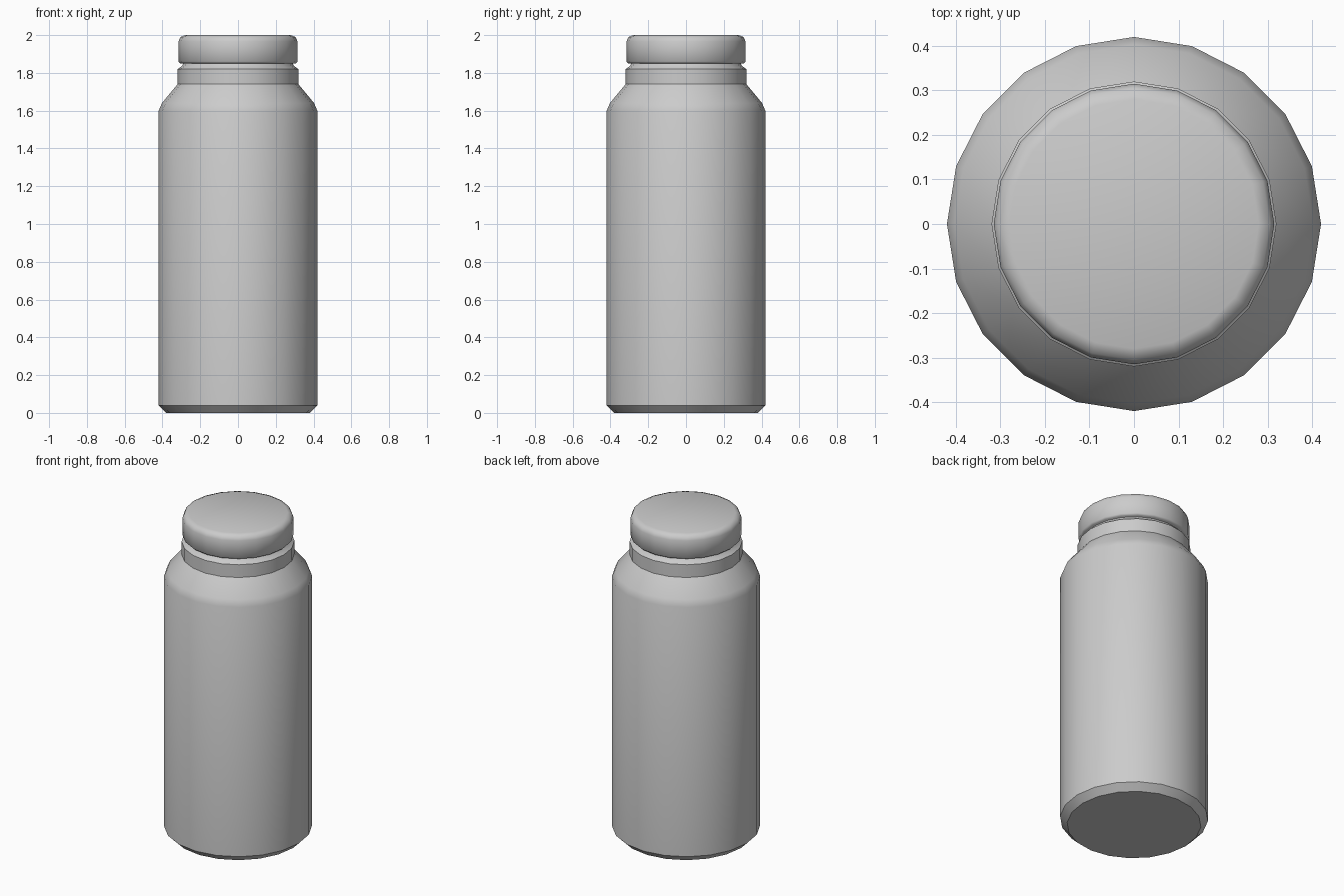
import bpy, bmesh, math

if "Cube" in bpy.data.objects:
    bpy.data.objects.remove(bpy.data.objects["Cube"])

SIDES = 20


def lathe(name, profile, angle=35):
    """Revolve (radius, z) points into a capped solid."""
    bm = bmesh.new()
    rings = []
    for r, z in profile:
        rings.append([bm.verts.new((r * math.cos(2 * math.pi * i / SIDES),
                                    r * math.sin(2 * math.pi * i / SIDES), z))
                      for i in range(SIDES)])
    for low, high in zip(rings, rings[1:]):
        for i in range(SIDES):
            j = (i + 1) % SIDES
            bm.faces.new((low[i], low[j], high[j], high[i]))
    bm.faces.new(rings[0][::-1])
    bm.faces.new(rings[-1])
    mesh = bpy.data.meshes.new(name)
    bm.to_mesh(mesh)
    bm.free()
    obj = bpy.data.objects.new(name, mesh)
    bpy.context.collection.objects.link(obj)
    bpy.ops.object.select_all(action='DESELECT')
    obj.select_set(True)
    bpy.context.view_layer.objects.active = obj
    bpy.ops.object.shade_smooth_by_angle(angle=math.radians(angle))
    return obj


# Bottle: chamfered base, straight wall, sloped shoulder, neck collar and throat
lathe("bottle_body", [(0.38, 0), (0.42, 0.04), (0.42, 1.60), (0.403, 1.64),
                      (0.32, 1.74), (0.32, 1.82), (0.295, 1.838), (0.285, 1.86)])

# Screw cap: softened lower and upper rims
lathe("cap", [(0.305, 1.85), (0.315, 1.86), (0.315, 1.967),
              (0.305, 1.99), (0.28, 2.0)], 50)
